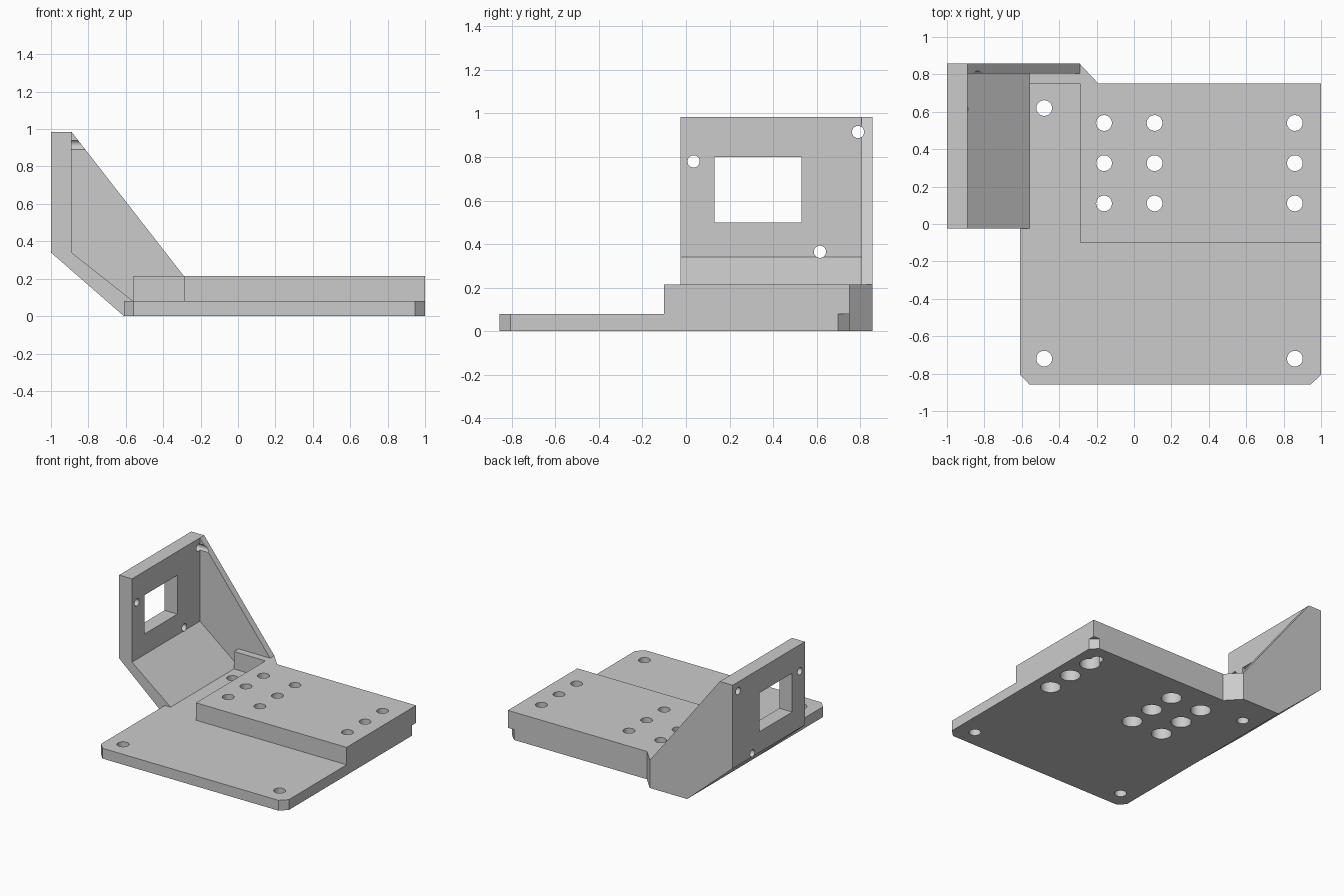
import bpy, bmesh
from mathutils import Matrix, Vector

cube = bpy.data.objects.get("Cube")
if cube:
    bpy.data.objects.remove(cube, do_unlink=True)

grey = bpy.data.materials.new("light grey")
grey.use_nodes = True
grey.diffuse_color = (0.6, 0.6, 0.6, 1)
grey.node_tree.nodes["Principled BSDF"].inputs["Base Color"].default_value = (0.6, 0.6, 0.6, 1)


def add_object(name, bm):
    bmesh.ops.recalc_face_normals(bm, faces=bm.faces)
    mesh = bpy.data.meshes.new(name)
    bm.to_mesh(mesh)
    bm.free()
    mesh.materials.append(grey)
    obj = bpy.data.objects.new(name, mesh)
    bpy.context.collection.objects.link(obj)
    return obj


def prism(name, outline, low, high, axis="z"):
    """Extrude an outline: (x, y) along z, or (x, z) along y."""
    bm = bmesh.new()
    place = (lambda a, b: (a, b, low)) if axis == "z" else (lambda a, b: (a, low, b))
    face = bm.faces.new([bm.verts.new(place(*p)) for p in outline])
    top = bmesh.ops.extrude_face_region(bm, geom=[face])["geom"]
    shift = Vector((0, 0, high - low)) if axis == "z" else Vector((0, high - low, 0))
    bmesh.ops.translate(bm, vec=shift, verts=[v for v in top if isinstance(v, bmesh.types.BMVert)])
    return add_object(name, bm)


def cylinder(center, radius, length, axis="z"):
    bm = bmesh.new()
    turn = Matrix.Rotation(1.5707963, 4, "Y") if axis == "x" else Matrix()
    bmesh.ops.create_cone(bm, cap_ends=True, segments=40, radius1=radius, radius2=radius,
                          depth=length, matrix=Matrix.Translation(center) @ turn)
    obj = add_object("hole_cutter", bm)
    obj.hide_render = True
    return obj


def cut(targets, cutter):
    for target in targets:
        mod = target.modifiers.new("cut", "BOOLEAN")
        mod.operation, mod.solver, mod.object = "DIFFERENCE", "EXACT", cutter
        bpy.context.view_layer.objects.active = target
        bpy.ops.object.modifier_apply(modifier=mod.name)
    bpy.data.objects.remove(cutter, do_unlink=True)


T, H = 0.08, 0.215        # plate top, raised block top

# Base plate with clipped corners and a notch for the ramp
base = prism("base_plate", [(-0.56, -0.857), (0.947, -0.857), (1, -0.805), (1, 0.697),
                            (0.947, 0.75), (-0.56, 0.75), (-0.56, -0.025), (-0.61, -0.025),
                            (-0.61, -0.805)], 0, T)
block = prism("raised_block", [(-0.29, -0.10), (1, -0.10), (1, 0.75), (-0.29, 0.75)], T, H)

# Upright plate and sloping ramp in one profile
upright = prism("upright_plate", [(-1, 0.985), (-0.89, 0.985), (-0.89, 0.34), (-0.56, T),
                                  (-0.56, 0), (-0.61, 0), (-1, 0.34)], -0.025, 0.805, "y")

# Side gusset and the corner piece tying it to the base
gusset = prism("side_gusset", [(-1, 0.985), (-0.89, 0.985), (-0.29, H), (-0.29, 0),
                               (-0.61, 0), (-1, 0.34)], 0.805, 0.857, "y")
corner = prism("gusset_corner", [(-0.56, 0.75), (-0.19, 0.75), (-0.29, 0.857),
                                 (-0.29, 0.805), (-0.56, 0.805)], 0, H)

# Corner holes in the base
for x in (-0.48, 0.86):
    for y in (-0.72, 0.62):
        cut([base], cylinder((x, y, 0), 0.042, 0.5))

# Three columns of counterbored holes through the block
for x in (-0.16, 0.11, 0.86):
    for y in (0.11, 0.325, 0.54):
        cut([block], cylinder((x, y, 0.1), 0.042, 0.6))
        cut([base, block], cylinder((x, y, 0), 0.072, 0.26))

# Window and screw holes in the upright
window = prism("window_cutter", [(-1.1, 0.5), (-0.8, 0.5), (-0.8, 0.8), (-1.1, 0.8)],
               0.13, 0.53, "y")
window.hide_render = True
cut([upright], window)
for y, z in ((0.035, 0.78), (0.615, 0.365)):
    cut([upright], cylinder((-0.95, y, z), 0.028, 0.3, "x"))
cut([upright, gusset], cylinder((-0.95, 0.79, 0.915), 0.028, 0.6, "x"))

# Smooth the hole walls, keep edges sharp
for obj in (base, block, upright, gusset, corner):
    bpy.ops.object.select_all(action="DESELECT")
    obj.select_set(True)
    bpy.context.view_layer.objects.active = obj
    bpy.ops.object.shade_smooth_by_angle(angle=0.5)
